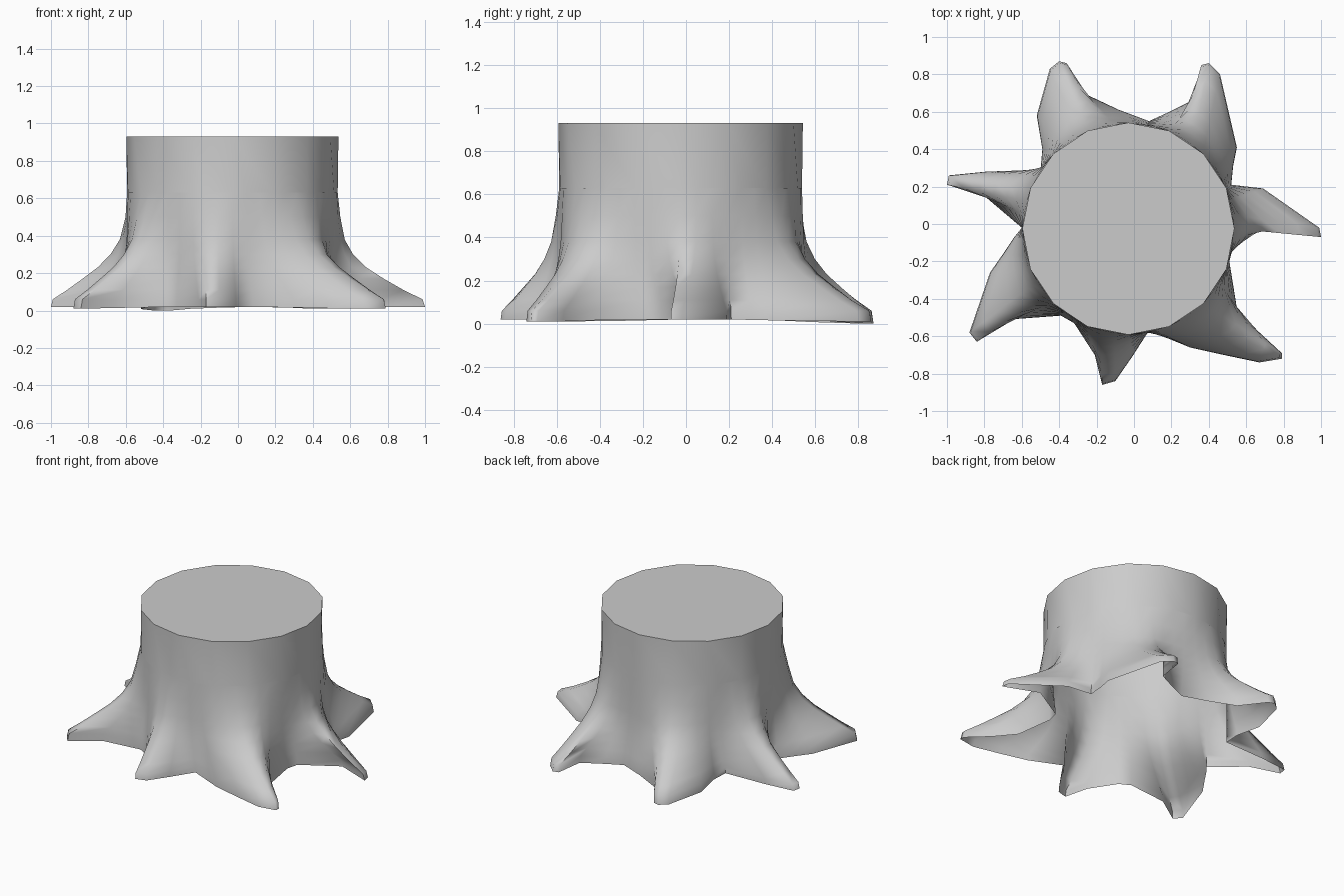
import bpy
import bmesh
import math
from mathutils import Vector

cube = bpy.data.objects.get("Cube")
if cube:
    bpy.data.objects.remove(cube, do_unlink=True)

CENTER = Vector((-0.03, -0.025))
RADIUS = 0.567
SIDES = 16
TOP = 0.93
GROUND = 0.02

# Ground outline of every root in hundredths, counter-clockwise, each with
# how far its tip sinks below the ground line and how slim its ridge is
ROOTS = [
    ("left", 0, 0.95, [(100, -7), (99, -2), (69, 19), (52, 21)]),
    ("back left", 0.01, 0.8, [(53, 31), (55, 41), (46, 80), (40, 86),
                              (36, 85), (33, 67), (19, 60), (8, 55)]),
    ("back right", 0.02, 0.8, [(-8, 61), (-25, 69), (-36, 86), (-40, 87),
                               (-45, 83), (-52, 58), (-49, 40)]),
    ("right", 0, 0.75, [(-50, 29), (-79, 28), (-99, 26), (-100, 21),
                        (-80, 15), (-60, -2)]),
    ("front right", 0.01, 0.75, [(-64, -7), (-70, -16), (-77, -26),
                                 (-88, -58), (-84, -63), (-66, -51),
                                 (-39, -49)]),
    ("front", 0, 0.68, [(-32, -53), (-21, -70), (-17, -86), (-10, -84),
                        (-1, -71), (8, -57)]),
    ("front left", 0.01, 0.75, [(30, -66), (48, -70), (67, -74), (79, -72),
                                (79, -69), (66, -57), (55, -45), (51, -20)]),
    ("left inner", 0, 0.95, [(53, -12), (77, 2)]),
]

# Height of each ring and how far it spreads from the trunk to the outline
RINGS = [(GROUND, 1), (0.06, 0.97), (0.11, 0.74), (0.17, 0.51), (0.23, 0.31),
         (0.3, 0.16), (0.38, 0.07), (0.5, 0.025), (0.63, 0)]


def around(index, count, radius):
    """Point on a circle about the trunk axis."""
    t = math.tau * index / count
    return CENTER + radius * Vector((math.cos(t), math.sin(t)))


def build_stump():
    outline = [(Vector(p) / 100, dip, slim)
               for _, dip, slim, pts in ROOTS for p in pts]
    count = len(outline)
    bm = bmesh.new()
    rings = []
    for z, spread in RINGS:
        ring = []
        for i, (foot, dip, slim) in enumerate(outline):
            p = around(i, count, RADIUS - 0.004).lerp(foot, spread ** slim)
            reach = min(1, max(0, (foot - CENTER).length - RADIUS) / 0.35)
            sink = dip * reach if z == GROUND else 0
            ring.append(bm.verts.new((p.x, p.y, z - sink)))
        rings.append(ring)
    # Flared roots, open underneath
    for low, high in zip(rings, rings[1:]):
        for i in range(count):
            j = (i + 1) % count
            bm.faces.new((low[i], low[j], high[j], high[i]))
    # Upper trunk, fewer and wider sides
    rim = [bm.verts.new((*around(k, SIDES, RADIUS), TOP)) for k in range(SIDES)]
    step = count // SIDES
    for k in range(SIDES):
        lower = [rings[-1][(k * step + s) % count] for s in range(step + 1)]
        bm.faces.new(lower + [rim[(k + 1) % SIDES], rim[k]])
    # Flat sawn top
    bm.faces.new(rim)
    mesh = bpy.data.meshes.new("tree_stump")
    bm.to_mesh(mesh)
    bm.free()
    return mesh


grey = bpy.data.materials.new("plain grey")
grey.use_nodes = True
colour = (0.6, 0.6, 0.6, 1)
grey.diffuse_color = colour
grey.node_tree.nodes["Principled BSDF"].inputs["Base Color"].default_value = colour

stump = bpy.data.objects.new("tree_stump", build_stump())
bpy.context.collection.objects.link(stump)
stump.data.materials.append(grey)
bpy.ops.object.select_all(action="DESELECT")
stump.select_set(True)
bpy.context.view_layer.objects.active = stump
bpy.ops.object.shade_smooth_by_angle(angle=math.radians(80))
